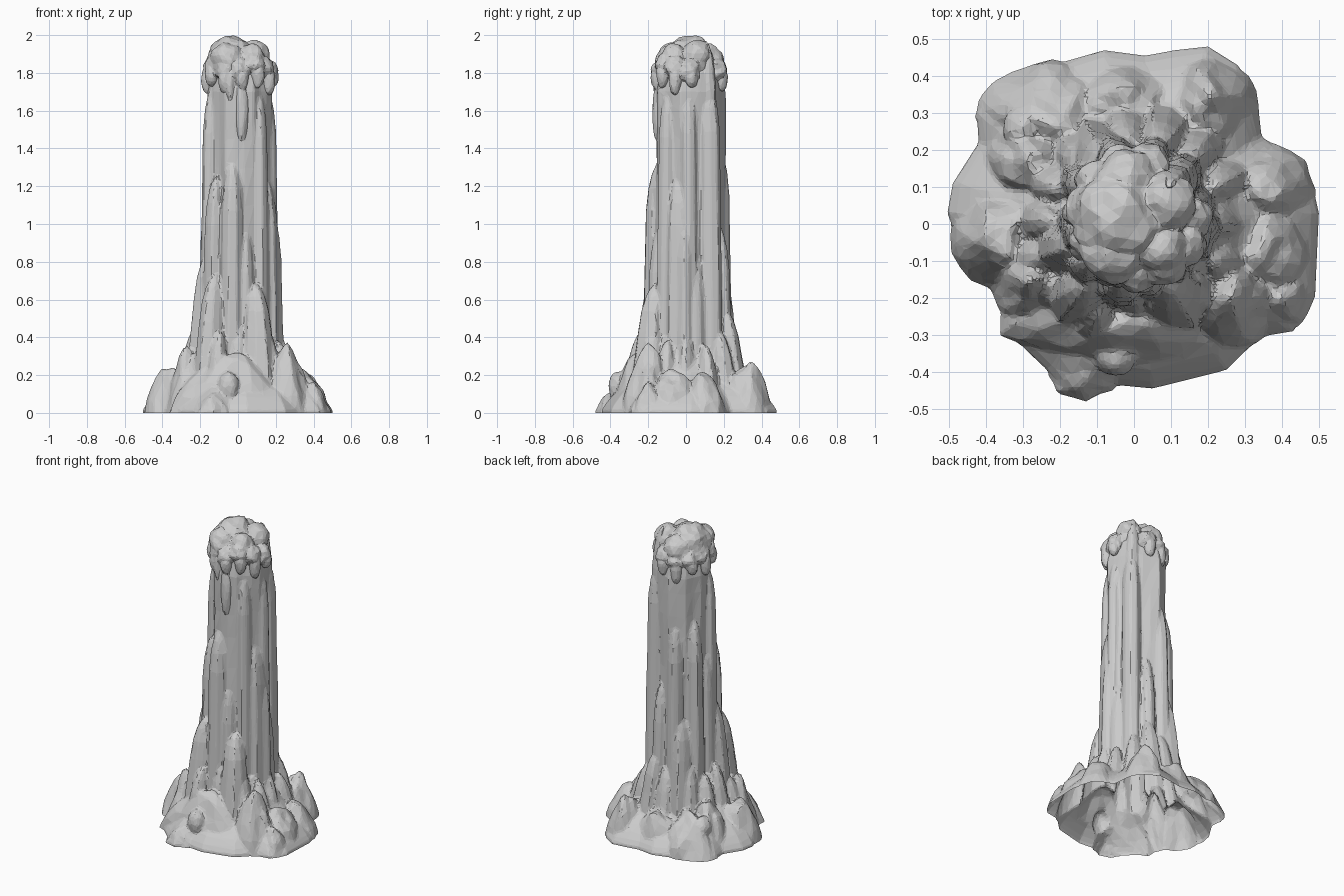
import bpy, bmesh, math, random
from mathutils import Vector, noise

if "Cube" in bpy.data.objects:
    bpy.data.objects.remove(bpy.data.objects["Cube"])
random.seed(4)

stone = bpy.data.materials.new("pale grey stone")
stone.use_nodes = True
GREY = (0.6, 0.6, 0.6, 1)
stone.diffuse_color = GREY
stone.node_tree.nodes["Principled BSDF"].inputs["Base Color"].default_value = GREY
FLOOR = -.06  # solids run below ground, then are cut open at z = 0


def loft(bm, rings):
    """Add a closed solid skinned over a stack of rings, bottom to top."""
    rows = [[bm.verts.new(p) for p in ring] for ring in rings]
    n = len(rows[0])
    for low, high in zip(rows, rows[1:]):
        for i in range(n):
            j = (i + 1) % n
            bm.faces.new((low[i], low[j], high[j], high[i]))
    bm.faces.new(rows[0][::-1])
    bm.faces.new(rows[-1])


def blob(bm, centre, size, rough=.12, taper=0):
    """Add a lumpy ellipsoid, optionally narrowing towards its top."""
    c = Vector(centre)
    for v in bmesh.ops.create_icosphere(bm, subdivisions=3, radius=1)["verts"]:
        k = 1 + rough * noise.noise(v.co * 1.7 + c * 9)
        slim = 1 - taper * max(0, v.co.z)
        v.co = Vector((v.co.x * slim * size[0], v.co.y * slim * size[1], v.co.z * size[2])) * k + c


def fuse(name, bm, voxel, ratio, open_base=False):
    """Merge the solids into one faceted skin."""
    bmesh.ops.recalc_face_normals(bm, faces=bm.faces)
    rough = bpy.data.meshes.new(name)
    bm.to_mesh(rough)
    bm.free()
    obj = bpy.data.objects.new(name, rough)
    bpy.context.collection.objects.link(obj)
    remesh = obj.modifiers.new("fuse", "REMESH")
    remesh.mode = "VOXEL"
    remesh.voxel_size = voxel
    facet = obj.modifiers.new("facet", "DECIMATE")
    facet.ratio = ratio
    graph = bpy.context.evaluated_depsgraph_get()
    mesh = bpy.data.meshes.new_from_object(obj.evaluated_get(graph))
    obj.modifiers.clear()
    obj.data = mesh
    bpy.data.meshes.remove(rough)
    if open_base:
        cut = bmesh.new()
        cut.from_mesh(mesh)
        bmesh.ops.bisect_plane(cut, geom=cut.verts[:] + cut.edges[:] + cut.faces[:],
                               plane_co=(0, 0, 0), plane_no=(0, 0, 1), clear_inner=True)
        cut.to_mesh(mesh)
        cut.free()
    mesh.materials.clear()
    mesh.materials.append(stone)
    mesh.shade_flat()


def interp(points, t):
    for (a, va), (b, vb) in zip(points, points[1:]):
        if t <= b:
            return va + (vb - va) * (t - a) / (b - a)
    return points[-1][1]


def polar(az, r, z):
    a = math.radians(az)
    return Vector((math.cos(a) * r, math.sin(a) * r, z))


body = bmesh.new()

# Trunk: fluted column
flutes = [random.uniform(.89, 1.06) for _ in range(22)]
trunk_profile = [(0, .19), (.8, .178), (1.2, .174), (1.7, .18), (1.8, .165), (1.88, .12), (1.93, .07)]
trunk_rings = []
for z in (FLOOR, .3, .5, .7, .9, 1.1, 1.3, 1.45, 1.6, 1.7, 1.8, 1.88, 1.93):
    ring = []
    for i, f in enumerate(flutes):
        wob = f * (1 + .07 * noise.noise(Vector((i * .9, z * 2.5, 3))))
        ring.append(polar(i * 360 / 22, interp(trunk_profile, max(z, 0)) * wob, z) + Vector((.008, .022, 0)))
    trunk_rings.append(ring)
loft(body, trunk_rings)

# Skirt: thin lobed apron spreading from the trunk
outline = [Vector(p) for p in (
    (.5, .03), (.48, .11), (.43, .18), (.345, .235), (.335, .33), (.28, .43), (.2, .48), (.11, .47),
    (.03, .455), (-.08, .47), (-.24, .425), (-.39, .36), (-.425, .3), (-.42, .22), (-.49, .11),
    (-.505, .03), (-.45, -.12), (-.36, -.2), (-.345, -.29), (-.23, -.4), (-.18, -.465), (-.13, -.48),
    (-.05, -.435), (.05, -.445), (.25, -.395), (.34, -.305), (.43, -.29), (.49, -.19))]
edge = []
for p, q in zip(outline, outline[1:] + outline[:1]):
    edge += [p, p.lerp(q, .5)]
skirt_profile = [(1, FLOOR), (1, .015), (.96, .045), (.89, .085), (.8, .125), (.68, .165), (.57, .22),
                 (.47, .3), (.41, .4)]
loft(body, [[(p.x * t, p.y * t, z) for p in edge] for t, z in skirt_profile])

# Mounds swelling out of the skirt: x, y, half sizes
mounds = [(-.05, -.24, .3, .18, .32), (.34, -.07, .15, .17, .22), (.34, .09, .15, .13, .21),
          (.26, -.2, .14, .14, .34), (-.36, -.03, .14, .15, .26), (-.27, -.15, .12, .12, .32),
          (.2, .32, .13, .14, .27), (-.22, .29, .19, .15, .23), (-.02, .33, .17, .12, .23),
          (-.14, -.41, .09, .065, .1), (-.29, .17, .13, .12, .29), (.38, -.2, .11, .09, .16)]
for x, y, a, b, h in mounds:
    blob(body, (x, y, 0), (a, b, h), .2, taper=.35)

# Rounded bosses on the front and back slopes
blob(body, (-.05, -.36, .14), (.055, .05, .08))
blob(body, (-.3, .26, .15), (.055, .055, .08))


def spire(az, dist, top, r, lean, flare):
    """Bullet-tipped flowstone ridge standing against the trunk."""
    h = top - FLOOR
    wobs = [random.uniform(.85, 1.12) for _ in range(9)]
    rings = []
    for drop, k in ((h, flare), (h * .6, (1 + flare) / 2), (min(.26, h * .45), .97), (min(.14, h * .28), .82),
                    (min(.065, h * .14), .6), (.02, .36), (0, .14)):
        c = polar(az, dist + lean * drop / h - .02 * (1 - k), top - drop)
        rings.append([c + polar(az + i * 40, r * k * w, 0) for i, w in enumerate(wobs)])
    loft(body, rings)


# Tall ridges: azimuth, distance, top height, radius
tall = [(257, .155, 1.33, .06), (345, .165, 1.25, .05), (357, .185, 1.08, .045), (105, .185, 1.42, .052),
        (142, .172, 1.42, .055), (220, .165, 1.25, .05), (45, .175, 1.75, .052), (285, .15, 1.0, .045),
        (20, .175, .85, .045), (75, .19, 1.0, .05), (175, .155, 1.2, .045), (47, .158, 1.97, .052),
        (320, .15, 1.72, .045), (190, .145, 1.74, .045), (5, .155, 1.74, .045)]
for ridge in tall:
    spire(*ridge, lean=.015, flare=1.1)

# Low spires crowding the foot
low = [(115, .2, .8, .065), (200, .17, .86, .065), (233, .215, .73, .07), (300, .2, .68, .075),
       (312, .235, .45, .07), (248, .27, .43, .055), (272, .19, .5, .055), (335, .25, .38, .06),
       (0, .23, .42, .045), (25, .26, .36, .06), (50, .24, .44, .065), (72, .23, .55, .065),
       (95, .235, .47, .06), (130, .22, .52, .065), (155, .24, .42, .065), (178, .23, .46, .06),
       (200, .27, .36, .06), (218, .28, .33, .06)]
for foot in low:
    spire(*foot, lean=.04, flare=1.3)

fuse("trunk_and_base", body, .01, .1, open_base=True)

# Melted crown: big lumps, a ring of bulges and hanging drips
crown = bmesh.new()
lumps = [(-.035, .02, 1.87, .125, .13), (.09, .06, 1.88, .08, .095), (.07, -.06, 1.87, .075, .085),
         (-.06, -.07, 1.87, .09, .09), (-.02, .11, 1.86, .09, .09), (-.1, .04, 1.84, .075, .09)]
for x, y, z, r, h in lumps:
    blob(crown, (x, y, z), (r, r, h), .2)
drips = [(0, 1.74), (78, 1.72), (108, 1.68), (140, 1.74), (172, 1.71), (205, 1.75), (238, 1.71),
         (270, 1.73), (300, 1.74), (330, 1.7)]
for az, end in drips:
    top = 1.82 + random.uniform(-.025, .025)
    shift = Vector((.01, .018, 0))
    blob(crown, polar(az, .142, top) + shift, (.06, .06, .065), .25)
    blob(crown, polar(az + 4, .172, (top + end) / 2) + shift, (.034, .034, (top + .04 - end) / 2))
blob(crown, (.02, -.14, 1.6), (.038, .038, .18))
blob(crown, (-.04, -.145, 1.74), (.026, .028, .1))
fuse("melted_crown", crown, .007, .11)
